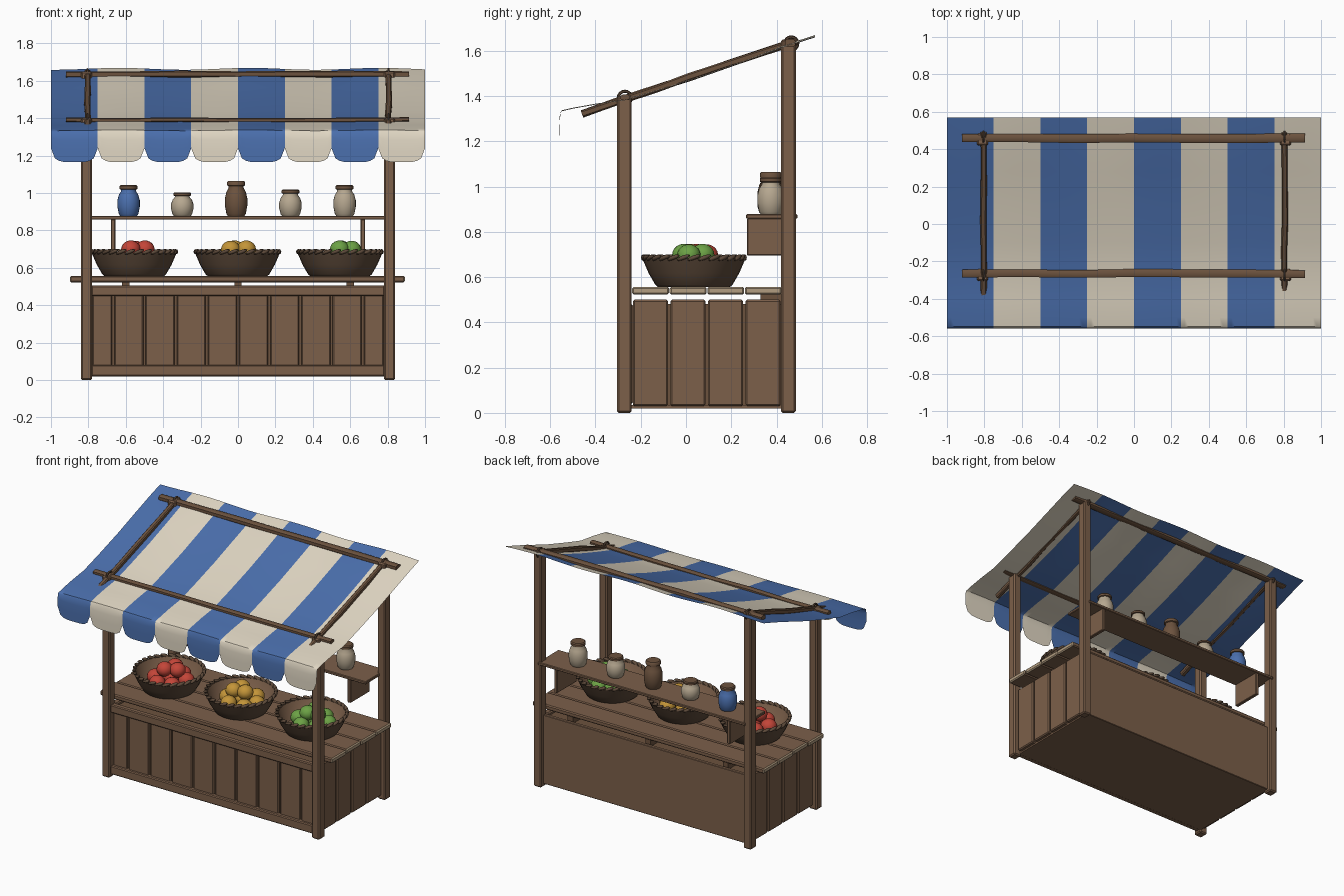
import bpy, bmesh, math, random
from mathutils import Vector, Matrix

random.seed(4)
cube = bpy.data.objects.get("Cube")
if cube:
    bpy.data.objects.remove(cube, do_unlink=True)


def material(name, r, g, b):
    m = bpy.data.materials.new(name)
    m.use_nodes = True
    m.diffuse_color = (r, g, b, 1)
    m.node_tree.nodes["Principled BSDF"].inputs["Base Color"].default_value = (r, g, b, 1)
    return m


WOOD = material("wood", 0.20, 0.115, 0.068)
DARK = material("dark_wood", 0.15, 0.085, 0.048)
END = material("end_grain", 0.45, 0.34, 0.22)
WICKER = material("wicker", 0.11, 0.068, 0.042)
CREAM = material("cream_cloth", 0.75, 0.68, 0.55)
BLUE = material("blue_cloth", 0.07, 0.16, 0.42)
CLAY = material("pale_clay", 0.47, 0.39, 0.28)
RED = material("red_fruit", 0.55, 0.06, 0.04)
YELLOW = material("yellow_fruit", 0.55, 0.30, 0.04)
GREEN = material("green_fruit", 0.15, 0.36, 0.06)


def finish(bm, name, mats, smooth=True):
    me = bpy.data.meshes.new(name)
    bm.to_mesh(me)
    bm.free()
    ob = bpy.data.objects.new(name, me)
    bpy.context.collection.objects.link(ob)
    for m in mats:
        me.materials.append(m)
    if smooth:
        bpy.ops.object.select_all(action='DESELECT')
        ob.select_set(True)
        bpy.context.view_layer.objects.active = ob
        bpy.ops.object.shade_smooth_by_angle(angle=math.radians(40))
    return ob


def box(name, x, y, z, mat=WOOD, bevel=0.006, ends=None):
    """Bevelled board from (min, max) ranges; ends colours its x faces."""
    bm = bmesh.new()
    bmesh.ops.create_cube(bm, size=1)
    for v in bm.verts:
        v.co = [r[0] if c < 0 else r[1] for r, c in zip((x, y, z), v.co)]
    if bevel:
        bmesh.ops.bevel(bm, geom=bm.edges[:], offset=bevel, segments=1, affect='EDGES')
    if ends:
        for f in bm.faces:
            f.material_index = int(abs(f.normal.x) > 0.5)
    return finish(bm, name, [mat, ends] if ends else [mat], False)


def beam(name, a, b, width, height, mat=DARK):
    """Slightly crooked hewn pole between two points."""
    a, b = Vector(a), Vector(b)
    along = (b - a).normalized()
    up = Vector((0, 0, 1))
    side = along.cross(up).normalized()
    up = side.cross(along)
    bm = bmesh.new()
    rings = []
    for i in range(7):
        c = a.lerp(b, i / 6) + (side + up) * random.uniform(-0.003, 0.003)
        k = random.uniform(0.88, 1.0) / 2
        rings.append([bm.verts.new(c + side * width * k * s + up * height * k * t)
                      for s, t in ((-1, -0.6), (-0.6, -1), (0.6, -1), (1, -0.6),
                                   (1, 0.6), (0.6, 1), (-0.6, 1), (-1, 0.6))])
    for p, q in zip(rings, rings[1:]):
        for j in range(8):
            bm.faces.new((p[j], p[j - 1], q[j - 1], q[j]))
    bm.faces.new(rings[0])
    bm.faces.new(rings[-1][::-1])
    bmesh.ops.recalc_face_normals(bm, faces=bm.faces[:])
    return finish(bm, name, [mat])


def lathe(name, profile, at, mats, rule, steps=24):
    """Turn an (r, z) profile; rule gives the material for a profile segment."""
    bm = bmesh.new()
    rings = []
    for r, z in profile:
        if r == 0:
            rings.append([bm.verts.new((at[0], at[1], at[2] + z))] * steps)
        else:
            rings.append([bm.verts.new((at[0] + r * math.cos(t), at[1] + r * math.sin(t), at[2] + z))
                          for t in (math.tau * i / steps for i in range(steps))])
    for n, (p, q) in enumerate(zip(rings, rings[1:])):
        for j in range(steps):
            loop = list(dict.fromkeys((p[j - 1], p[j], q[j], q[j - 1])))
            bm.faces.new(loop).material_index = rule(n)
    return finish(bm, name, mats)


# Corner posts, sloping rafters and rope lashings
for s, side in ((1, "left"), (-1, "right")):
    px = sorted((s * 0.78, s * 0.84))
    box(f"front_post_{side}", px, (-0.305, -0.24), (0, 1.4), bevel=0.008)
    box(f"back_post_{side}", px, (0.42, 0.485), (0, 1.65), bevel=0.008)
    beam(f"rafter_{side}", (s * 0.805, -0.46, 1.322), (s * 0.805, 0.49, 1.643), 0.034, 0.034)
    for end, y, z in (("front", -0.27, 1.392), ("back", 0.465, 1.632)):
        bpy.ops.mesh.primitive_torus_add(location=(s * 0.805, y, z), rotation=(0, math.pi / 2, 0),
                                         major_radius=0.029, minor_radius=0.007,
                                         major_segments=16, minor_segments=6)
        bpy.context.object.name = f"{end}_lashing_{side}"
        bpy.context.object.data.materials.append(WICKER)

# Long canopy poles
beam("back_pole", (-0.92, 0.46, 1.634), (0.915, 0.46, 1.634), 0.05, 0.036)
beam("front_pole", (-0.92, -0.265, 1.391), (0.915, -0.265, 1.391), 0.045, 0.026)

# Striped canopy with a scalloped front valance
slope = [(0.57, 1.664), (0.45, 1.625), (0.28, 1.562), (0.1, 1.497), (-0.1, 1.433),
         (-0.27, 1.382), (-0.4, 1.364), (-0.5, 1.346), (-0.548, 1.335)]
fall = [0.06, 0.3, 0.65, 1.0]
PER = 12
bm = bmesh.new()
columns = []
for i in range(8 * PER + 1):
    x = -1 + i / (4 * PER)
    u = (i % PER) / PER * 2 - 1
    drop = 0.095 + 0.075 * math.sqrt(max(0, 1 - u ** 4))
    wave = 0.005 * math.sin(x * 9 + 1)
    col = [bm.verts.new((x, y, z + wave * (1 if y > 0.3 else 0.4))) for y, z in slope]
    col += [bm.verts.new((x, -0.552 - 0.008 * min(1, f * 3), 1.335 - drop * f)) for f in fall]
    columns.append(col)
for i, (p, q) in enumerate(zip(columns, columns[1:])):
    for j in range(len(p) - 1):
        bm.faces.new((p[j], p[j + 1], q[j + 1], q[j])).material_index = (i // PER) % 2
finish(bm, "canopy", [BLUE, CREAM])

# Counter body: core, floor, back, rails and planked front and sides
box("counter_core", (-0.775, 0.775), (-0.235, 0.43), (0.03, 0.48), DARK, 0)
box("counter_floor", (-0.79, 0.79), (-0.25, 0.44), (0.02, 0.035), bevel=0)
box("counter_back", (-0.79, 0.79), (0.43, 0.455), (0.02, 0.5), bevel=0.003)
box("front_top_rail", (-0.785, 0.785), (-0.285, -0.245), (0.45, 0.505))
box("front_bottom_rail", (-0.785, 0.785), (-0.285, -0.245), (0.02, 0.08))
seams = [-0.785] + [k / 6 for k in range(-4, 5)] + [0.785]
for i, (a, b) in enumerate(zip(seams, seams[1:])):
    box(f"front_plank_{i}", (a + 0.006, b - 0.006), (-0.265 + random.uniform(0, 0.006), -0.235), (0.04, 0.48))
for i in range(4):
    y0 = -0.235 + i * 0.166
    span = (y0, y0 + 0.155)
    for s, side in ((1, "left"), (-1, "right")):
        box(f"side_plank_{side}_{i}", sorted((s * 0.77, s * 0.815)), span, (0.03, 0.5), bevel=0.007)
    # Counter top boards
    box(f"counter_board_{i}", (-0.9 + random.uniform(0, 0.012), 0.895 - random.uniform(0, 0.012)),
        (y0 - 0.003, y0 + 0.16), (0.523, 0.557), bevel=0.007, ends=END)
for x in (-0.6, 0.0, 0.6):
    box("board_support", (x - 0.02, x + 0.02), (0.33, 0.42), (0.48, 0.525), DARK, 0)

# Back shelf and its brackets
box("shelf", (-0.8, 0.8), (0.265, 0.492), (0.858, 0.878), bevel=0.004)
for s, side in ((1, "left"), (-1, "right")):
    box(f"shelf_bracket_{side}", sorted((s * 0.655, s * 0.68)), (0.27, 0.485), (0.695, 0.86), bevel=0.004)

# Jars with lids
jar = [(0, 0), (0.045, 0), (0.052, 0.06), (0.06, 0.3), (0.06, 0.5), (0.052, 0.68), (0.04, 0.8),
       (0.04, 0.85), (0.048, 0.87), (0.048, 0.96), (0.042, 1.0), (0, 1.0)]
for i, (x, h, mat) in enumerate(((-0.585, 0.165, BLUE), (-0.298, 0.125, CLAY), (-0.01, 0.187, DARK),
                                 (0.28, 0.14, CLAY), (0.57, 0.165, CLAY))):
    lathe(f"jar_{i}", [(r, z * h) for r, z in jar], (x, 0.375, 0.878), [mat, DARK], lambda n: int(n >= 7))

# Wicker baskets with braided rims, each heaped with fruit
basket = [(0, 0), (0.16, 0), (0.17, 0.008), (0.2, 0.06), (0.228, 0.125),
          (0.212, 0.125), (0.183, 0.06), (0.16, 0.035), (0, 0.035)]
heap = [(0.0, 0.0, 0.085), (-0.1, -0.03, 0.075), (-0.035, -0.1, 0.075), (0.065, -0.08, 0.078),
        (0.1, 0.03, 0.08), (0.025, 0.1, 0.08), (-0.07, 0.075, 0.078),
        (0.045, 0.01, 0.142), (-0.03, -0.025, 0.142), (-0.005, 0.055, 0.14)]
for name, x, mat, spin in (("red", -0.555, RED, 0.0), ("yellow", -0.003, YELLOW, 2.0), ("green", 0.545, GREEN, 4.2)):
    lathe(f"{name}_basket", basket, (x, 0.035, 0.557), [WICKER, WOOD], lambda n: int(n >= 5), 32)
    bm = bmesh.new()
    for k in range(30):
        t = math.tau * k / 30
        m = (Matrix.Translation((x + 0.222 * math.cos(t), 0.035 + 0.222 * math.sin(t), 0.686))
             @ Matrix.Rotation(t, 4, 'Z') @ Matrix.Rotation(0.35, 4, 'X')
             @ Matrix.Diagonal((0.013, 0.032, 0.01, 1)))
        bmesh.ops.create_uvsphere(bm, u_segments=8, v_segments=6, radius=1, matrix=m)
    finish(bm, f"{name}_basket_rim", [WICKER])
    bm = bmesh.new()
    for dx, dy, dz in heap:
        p = Matrix.Rotation(spin, 3, 'Z') @ Vector((dx, dy, dz))
        m = Matrix.Translation(p + Vector((x + 0.012, 0.035, 0.557))) @ Matrix.Diagonal((1, 1, 0.92, 1))
        bmesh.ops.create_uvsphere(bm, u_segments=16, v_segments=10, radius=0.052, matrix=m)
    finish(bm, f"{name}_fruit", [mat])
